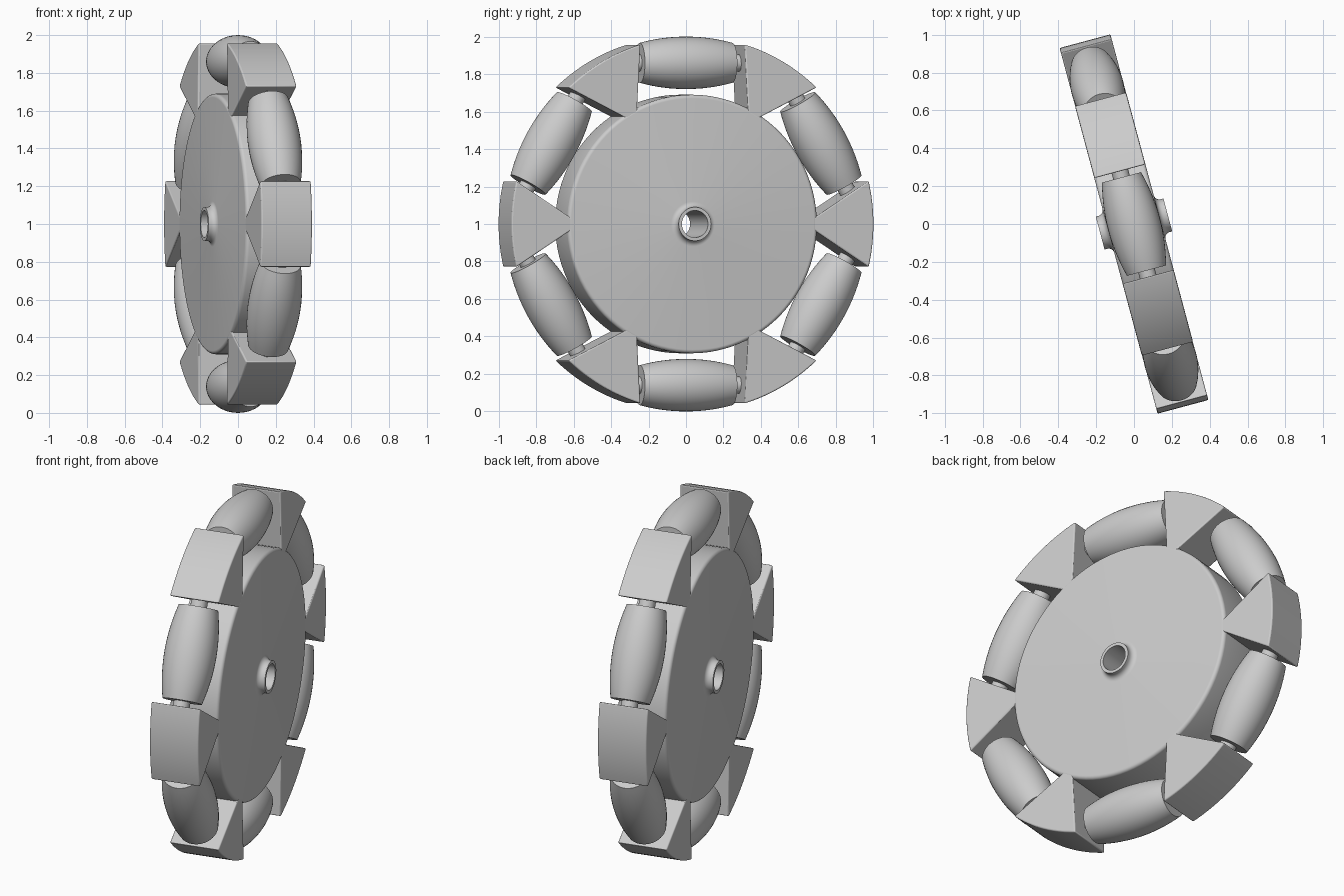
import bpy, bmesh
from math import sin, cos, asin, sqrt, radians, pi
from mathutils import Matrix

cube = bpy.data.objects.get("Cube")
if cube:
    bpy.data.objects.remove(cube)

grey = bpy.data.materials.new("plain_grey")
grey.use_nodes = True
grey.diffuse_color = (0.6, 0.6, 0.6, 1)
grey.node_tree.nodes["Principled BSDF"].inputs["Base Color"].default_value = (0.6, 0.6, 0.6, 1)

# Wheel frame: axle along local x, turned about the vertical
WHEEL = Matrix.Translation((0, 0, 1)) @ Matrix.Rotation(radians(15), 4, 'Z')
HALF = 0.14          # half thickness of the wheel
GAP = 0.288          # distance from roller centre to the block flank
ROLL_R = 0.86        # pitch radius of the rollers


def finish(name, bm, matrix, bevel=0):
    bmesh.ops.remove_doubles(bm, verts=bm.verts, dist=1e-5)
    bmesh.ops.recalc_face_normals(bm, faces=bm.faces)
    mesh = bpy.data.meshes.new(name)
    bm.to_mesh(mesh)
    bm.free()
    mesh.materials.append(grey)
    obj = bpy.data.objects.new(name, mesh)
    bpy.context.collection.objects.link(obj)
    obj.matrix_world = WHEEL @ matrix
    if bevel:
        mod = obj.modifiers.new("rounded_edges", 'BEVEL')
        mod.width = bevel
        mod.segments = 3
        mod.angle_limit = radians(50)
    bpy.ops.object.select_all(action='DESELECT')
    obj.select_set(True)
    bpy.context.view_layer.objects.active = obj
    bpy.ops.object.shade_smooth_by_angle(angle=radians(35))
    return obj


def lathe(name, profile, matrix, steps):
    """Spin (radius, height) points around local z."""
    bm = bmesh.new()
    verts = [bm.verts.new((r, 0, h)) for r, h in profile]
    edges = [bm.edges.new(pair) for pair in zip(verts, verts[1:])]
    bmesh.ops.spin(bm, geom=verts + edges, cent=(0, 0, 0), axis=(0, 0, 1),
                   angle=2 * pi, steps=steps)
    return finish(name, bm, matrix)


def arc(r, h, radius, start, end, n=6):
    angles = [radians(start + (end - start) * i / n) for i in range(n + 1)]
    return [(r + radius * cos(a), h + radius * sin(a)) for a in angles]


# Disc with rounded rim, filleted hub collar and through bore
FILLET = 0.03
half = [(0.072, 0.185), (0.09, 0.185)]
half += arc(0.09 + FILLET, HALF + FILLET, FILLET, 180, 270)
half += arc(0.67, HALF - 0.02, 0.02, 90, 0)
profile = half + [(r, -h) for r, h in reversed(half)]
lathe("disc_and_hub", profile + profile[:1], Matrix.Rotation(pi / 2, 4, 'Y'), 96)

# Barrel roller follows the wheel's outer circle
L = 0.255
heights = [-L + 2 * L * i / 16 for i in range(17)]
barrel = [(0, -L)] + [(sqrt(1 - h * h) - ROLL_R, h) for h in heights] + [(0, L)]
pin = [(0, -GAP - 0.02), (0.045, -GAP - 0.02), (0.045, GAP + 0.02), (0, GAP + 0.02)]


def block(name, matrix):
    """Wedge whose flanks stand square to the neighbouring rollers."""
    flank = lambda y: (0.5 * y - GAP) / cos(radians(30))
    edge = radians(30) - asin(GAP)
    outline = [(0.6, flank(0.6)), (0.6, -flank(0.6))]
    outline += [(cos(a), sin(a)) for a in (edge * (1 - i / 6) for i in range(13))]
    bm = bmesh.new()
    face = bm.faces.new([bm.verts.new((0.001 - HALF, y, z)) for y, z in outline])
    out = bmesh.ops.extrude_face_region(bm, geom=[face])["geom"]
    moved = [v for v in out if isinstance(v, bmesh.types.BMVert)]
    bmesh.ops.translate(bm, verts=moved, vec=(2 * HALF - 0.002, 0, 0))
    return finish(name, bm, matrix, bevel=0.015)


# Six blocks alternate with six rollers around the rim
for i in range(6):
    block(f"roller_block_{i + 1}", Matrix.Rotation(i * pi / 3, 4, 'X'))
    spot = Matrix.Rotation((i + 0.5) * pi / 3, 4, 'X') @ Matrix.Translation((0, ROLL_R, 0))
    lathe(f"roller_{i + 1}", barrel, spot, 40)
    lathe(f"roller_pin_{i + 1}", pin, spot, 24)
